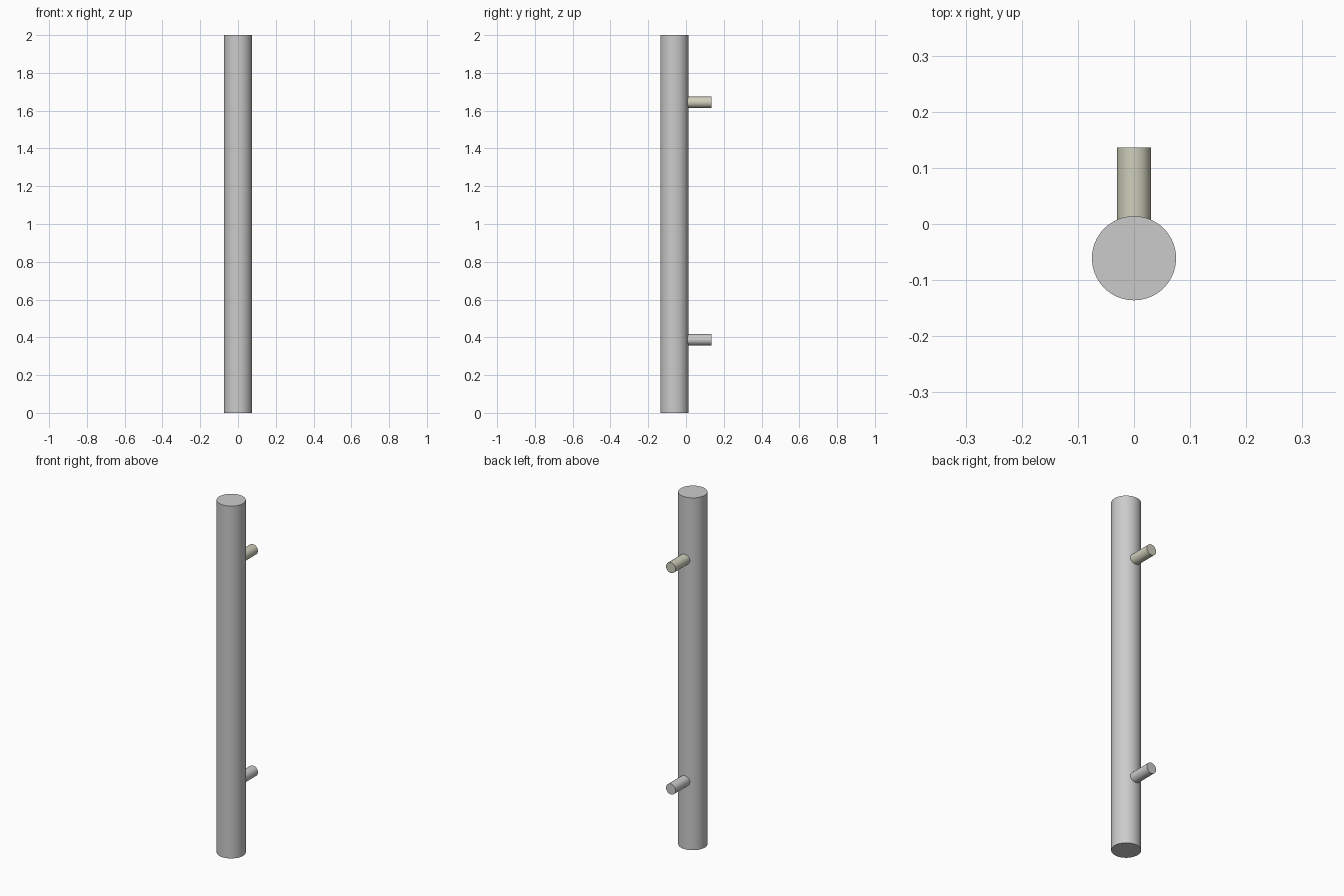
import bpy
import math

if "Cube" in bpy.data.objects:
    bpy.data.objects.remove(bpy.data.objects["Cube"])

BAR_Y, BAR_R = -0.061, 0.075
PEG_R, PEG_START, PEG_END = 0.03, 0.0, 0.136


def cylinder(name, radius, length, location, rotation=(0, 0, 0)):
    bpy.ops.mesh.primitive_cylinder_add(vertices=64, radius=radius, depth=length,
                                        location=location, rotation=rotation)
    obj = bpy.context.object
    obj.name = name
    bpy.ops.object.shade_smooth_by_angle(angle=math.radians(30))
    return obj


def peg(name, z):
    return cylinder(name, PEG_R, PEG_END - PEG_START,
                    (0, (PEG_START + PEG_END) / 2, z), (math.pi / 2, 0, 0))


# Long upright grip
cylinder("grip_bar", BAR_R, 2.0, (0, BAR_Y, 1.0))

# Mounting pegs behind the grip
peg("lower_peg", 0.387)
upper = peg("upper_peg", 1.644)

# Pale beige finish on the upper peg
beige = bpy.data.materials.new("pale_beige")
beige.diffuse_color = (0.62, 0.62, 0.5, 1)
beige.use_nodes = True
beige.node_tree.nodes["Principled BSDF"].inputs["Base Color"].default_value = beige.diffuse_color
upper.data.materials.append(beige)
